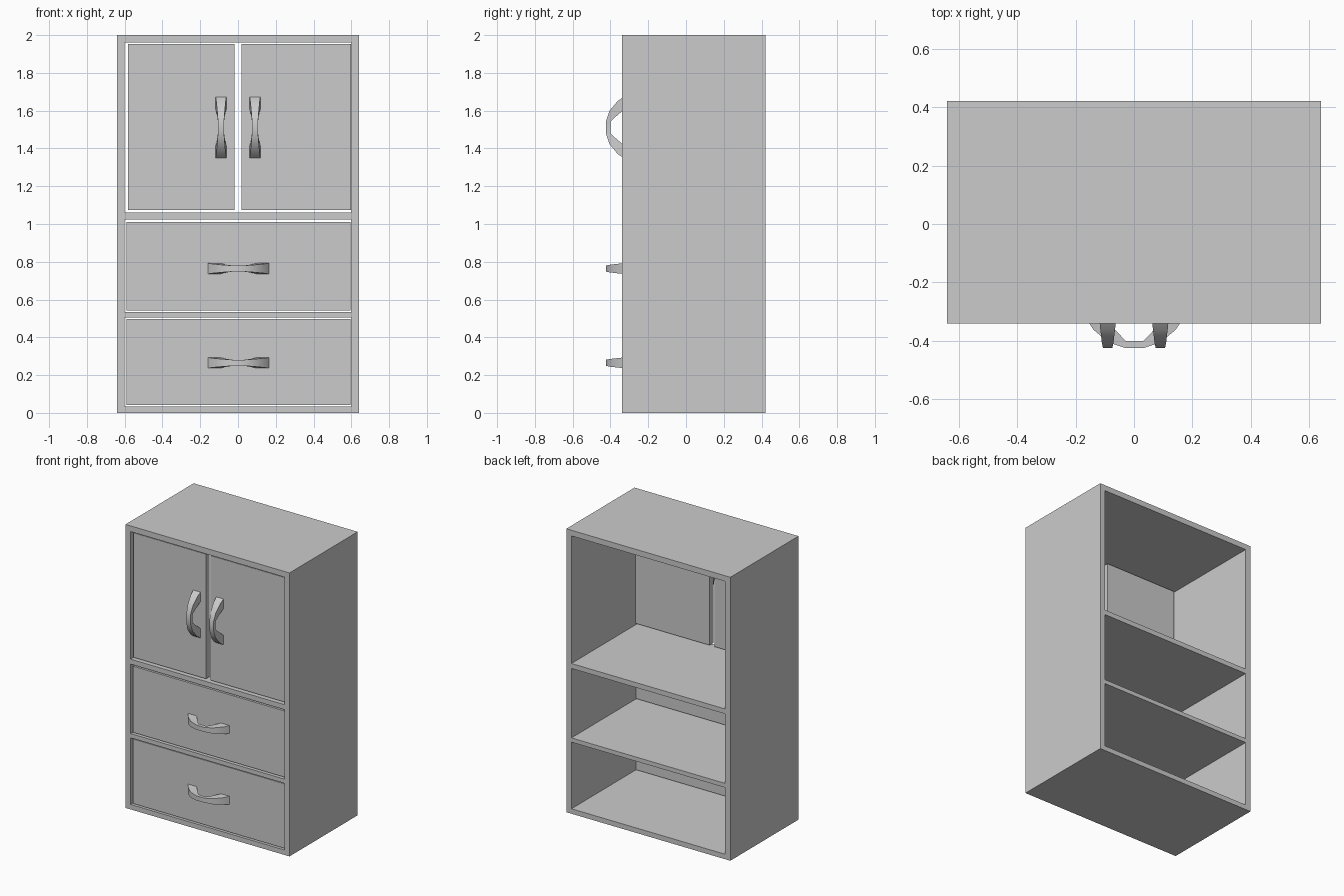
import bpy, bmesh
from mathutils import Vector, Matrix

if "Cube" in bpy.data.objects:
    bpy.data.objects.remove(bpy.data.objects["Cube"])

FRONT, BACK = -0.34, 0.42


def add_object(name, bm):
    bmesh.ops.recalc_face_normals(bm, faces=bm.faces[:])
    mesh = bpy.data.meshes.new(name)
    bm.to_mesh(mesh)
    bm.free()
    obj = bpy.data.objects.new(name, mesh)
    bpy.context.collection.objects.link(obj)
    return obj


def panel(name, x0, x1, z0, z1, y0=FRONT + 0.01, y1=-0.29):
    bm = bmesh.new()
    size = Vector((x1 - x0, y1 - y0, z1 - z0))
    centre = Vector((x0 + x1, y0 + y1, z0 + z1)) / 2
    bmesh.ops.create_cube(bm, size=1, matrix=Matrix.Translation(centre) @ Matrix.Diagonal(size.to_4d()))
    return add_object(name, bm)


# Carcass: front outline with three openings, extruded to the open back
def carcass():
    xs = [-0.64, -0.6, 0.6, 0.64]
    zs = [0, 0.035, 0.505, 0.535, 1.025, 1.06, 1.96, 2]
    bm = bmesh.new()
    grid = [[bm.verts.new((x, FRONT, z)) for x in xs] for z in zs]
    for j in range(len(zs) - 1):
        for i in range(len(xs) - 1):
            if i == 1 and j % 2 == 1:
                continue
            bm.faces.new((grid[j][i], grid[j][i + 1], grid[j + 1][i + 1], grid[j + 1][i]))
    front = bm.faces[:]
    # keep the front ring and add its rear copy and side walls
    result = bmesh.ops.extrude_face_region(bm, geom=front, use_keep_orig=True)
    moved = [g for g in result["geom"] if isinstance(g, bmesh.types.BMVert)]
    bmesh.ops.translate(bm, verts=moved, vec=(0, BACK - FRONT, 0))
    return add_object("cabinet_carcass", bm)


# Arched handle: rectangular section swept along a bow, slimmer in the middle
# Each station: outer (along, y), inner (along, y), half width
HALF_BOW = [
    ((0.165, -0.325), (0.100, -0.325), 0.029),
    ((0.140, -0.362), (0.083, -0.342), 0.025),
    ((0.088, -0.405), (0.058, -0.371), 0.020),
    ((0.032, -0.424), (0.030, -0.400), 0.016),
]


def handle(name, x, z, vertical=False):
    stations = [((-o[0], o[1]), (-i[0], i[1]), w) for o, i, w in HALF_BOW] + HALF_BOW[::-1]
    bm = bmesh.new()
    rings = []
    for outer, inner, w in stations:
        ring = []
        for (along, y), side in ((outer, -w), (outer, w), (inner, w), (inner, -w)):
            co = (x + side, y, z + along) if vertical else (x + along, y, z + side)
            ring.append(bm.verts.new(co))
        rings.append(ring)
    for a, b in zip(rings, rings[1:]):
        for k in range(4):
            n = (k + 1) % 4
            bm.faces.new((a[k], a[n], b[n], b[k]))
    bm.faces.new(rings[0])
    bm.faces.new(rings[-1][::-1])
    obj = add_object(name, bm)
    bpy.ops.object.select_all(action='DESELECT')
    obj.select_set(True)
    bpy.context.view_layer.objects.active = obj
    bpy.ops.object.shade_smooth_by_angle(angle=0.7)
    return obj


carcass()

# Doors
panel("left_door", -0.583, -0.018, 1.073, 1.952)
panel("right_door", 0.018, 0.598, 1.073, 1.952)
for side, x in (("left", -0.09), ("right", 0.09)):
    handle(side + "_door_handle", x, 1.511, vertical=True)

# Drawers
for label, z0, z1, hz in (("upper", 0.543, 1.01, 0.764), ("lower", 0.041, 0.496, 0.265)):
    panel(label + "_drawer_front", -0.59, 0.595, z0, z1)
    handle(label + "_drawer_handle", 0.002, hz)
